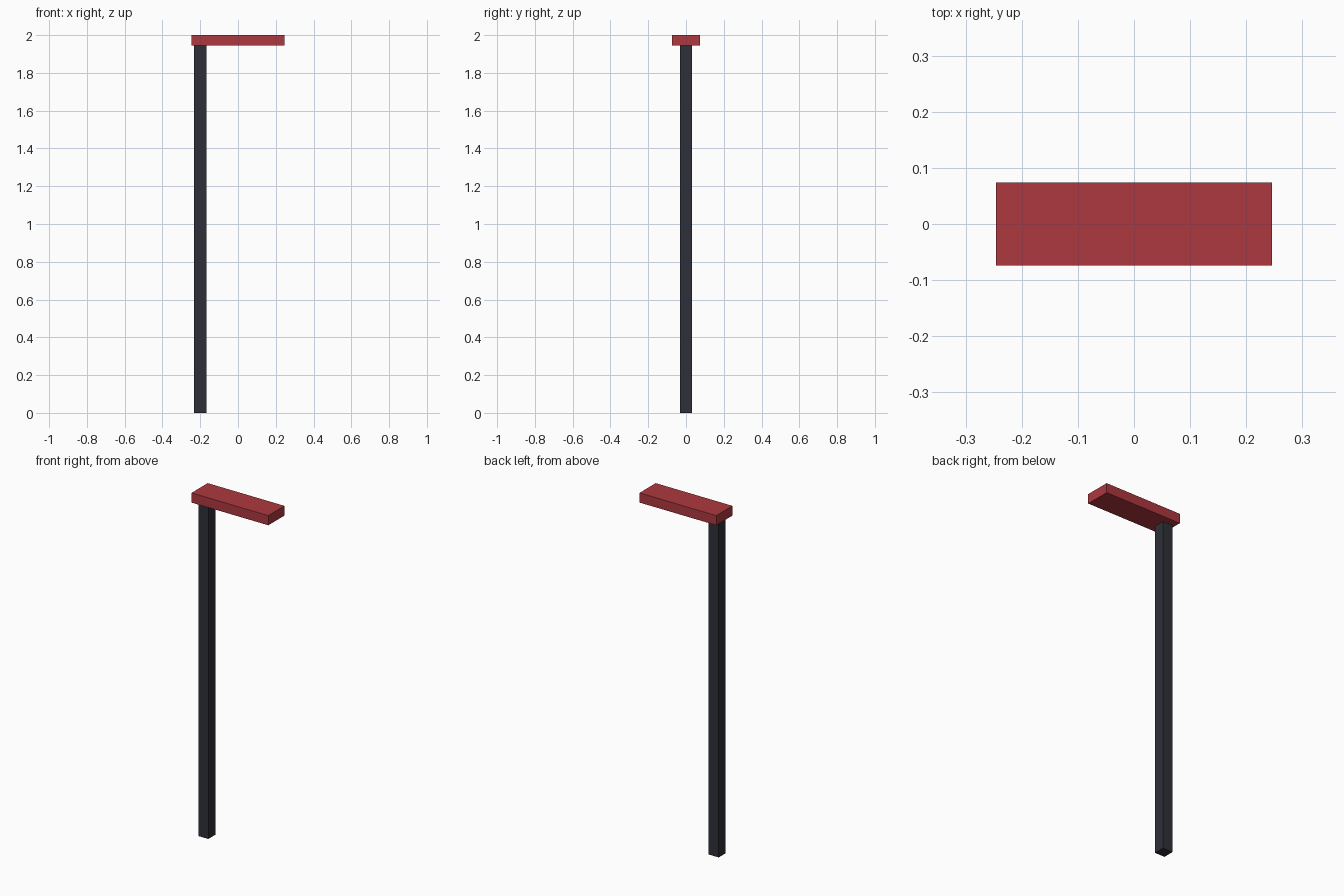
import bpy

if "Cube" in bpy.data.objects:
    bpy.data.objects.remove(bpy.data.objects["Cube"])


def material(name, rgb):
    mat = bpy.data.materials.new(name)
    mat.diffuse_color = (*rgb, 1.0)
    mat.use_nodes = True
    mat.node_tree.nodes["Principled BSDF"].inputs["Base Color"].default_value = mat.diffuse_color
    return mat


def box(name, low, high, mat):
    """Flat-shaded box spanning two opposite corners."""
    centre = [(a + b) / 2 for a, b in zip(low, high)]
    bpy.ops.mesh.primitive_cube_add(size=1, location=centre)
    obj = bpy.context.object
    obj.name = name
    obj.scale = [b - a for a, b in zip(low, high)]
    bpy.ops.object.transform_apply(location=False, rotation=False, scale=True)
    obj.data.materials.append(mat)
    return obj


dark = material("dark_metal", (0.028, 0.03, 0.04))
red = material("red_paint", (0.42, 0.04, 0.05))

# Upright post, set off to the left under the sign
box("post", (-0.232, -0.032, 0.0), (-0.168, 0.032, 1.944), dark)

# Red bar resting on the post and reaching out to the right
box("top_bar", (-0.246, -0.074, 1.944), (0.246, 0.074, 2.0), red)
